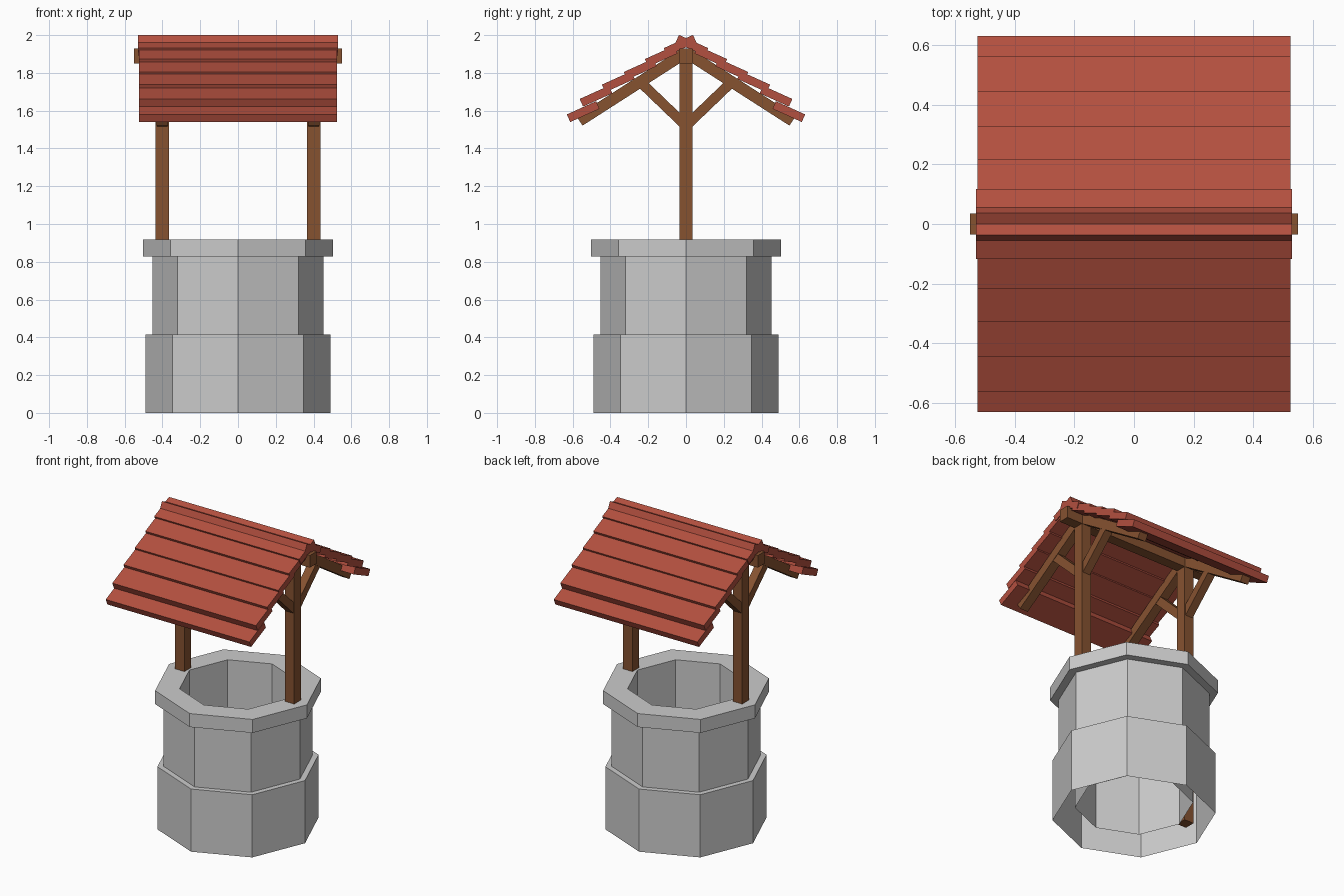
import bpy, bmesh, math
from mathutils import Matrix, Vector

if "Cube" in bpy.data.objects:
    bpy.data.objects.remove(bpy.data.objects["Cube"])


def material(name, rgb):
    m = bpy.data.materials.new(name)
    m.diffuse_color = (*rgb, 1)
    m.use_nodes = True
    m.node_tree.nodes["Principled BSDF"].inputs["Base Color"].default_value = m.diffuse_color
    return m


wood = material("wood", (0.24, 0.085, 0.03))
red = material("roof_red", (0.45, 0.08, 0.05))


def finish(name, bm, mat=None):
    bmesh.ops.recalc_face_normals(bm, faces=bm.faces)
    me = bpy.data.meshes.new(name)
    bm.to_mesh(me)
    bm.free()
    ob = bpy.data.objects.new(name, me)
    bpy.context.collection.objects.link(ob)
    if mat:
        me.materials.append(mat)
    return ob


def beam(name, x, a, b, width, thick, mat):
    """Square-cut timber in the YZ plane, centre line from a to b, width along x."""
    a, b = Vector((x, *a)), Vector((x, *b))
    d = b - a
    bm = bmesh.new()
    bmesh.ops.create_cube(bm, size=1)
    rot = Matrix.Rotation(math.atan2(d.z, d.y), 4, 'X')
    bm.transform(Matrix.Translation((a + b) / 2) @ rot
                 @ Matrix.Diagonal((width, d.length, thick, 1)))
    return finish(name, bm, mat)


# Stone wall: eight-sided shell, open underneath
profile = [(0.355, 0.08), (0.355, 0.918), (0.504, 0.918), (0.504, 0.829),
           (0.453, 0.829), (0.453, 0.414), (0.49, 0.414), (0.49, 0)]
bm = bmesh.new()
rings = [[bm.verts.new((r * math.cos(i * math.pi / 4), r * math.sin(i * math.pi / 4), z))
          for i in range(8)] for r, z in profile]
for lo, hi in zip(rings, rings[1:]):
    for i in range(8):
        j = (i + 1) % 8
        bm.faces.new((lo[i], lo[j], hi[j], hi[i]))
finish("stone_wall", bm)

# Ridge beam
beam("ridge_beam", 0, (-0.035, 1.89), (0.035, 1.89), 1.1, 0.08, wood)

# Posts, rafters and braces
for x, side in ((-0.401, "left"), (0.401, "right")):
    beam(f"{side}_post", x, (0, 0.10), (0, 1.87), 0.069, 0.07, wood)
    for s, end in ((-1, "front"), (1, "back")):
        beam(f"{side}_{end}_rafter", x, (0, 1.908), (s * 0.564, 1.546), 0.06, 0.06, wood)
        beam(f"{side}_{end}_brace", x, (s * 0.015, 1.534), (s * 0.24, 1.75), 0.055, 0.053, wood)

# Roof planks: outer top corner of each course; the ridge course crosses over
courses = [(0.631, 1.58), (0.563, 1.662), (0.445, 1.738), (0.329, 1.805),
           (0.218, 1.873), (0.118, 1.931)]
pitch, thick, length = math.radians(24.3), 0.044, 0.17
c, n = math.cos(pitch), math.sin(pitch)
for s, end in ((-1, "front"), (1, "back")):
    for k, (y, z) in enumerate(courses):
        y0, z0 = y - n * thick / 2, z - c * thick / 2
        beam(f"{end}_roof_plank_{k + 1}", 0, (s * y0, z0),
             (s * (y0 - c * length), z0 + n * length),
             1.06 if k == 5 else 1.05, thick, red)
